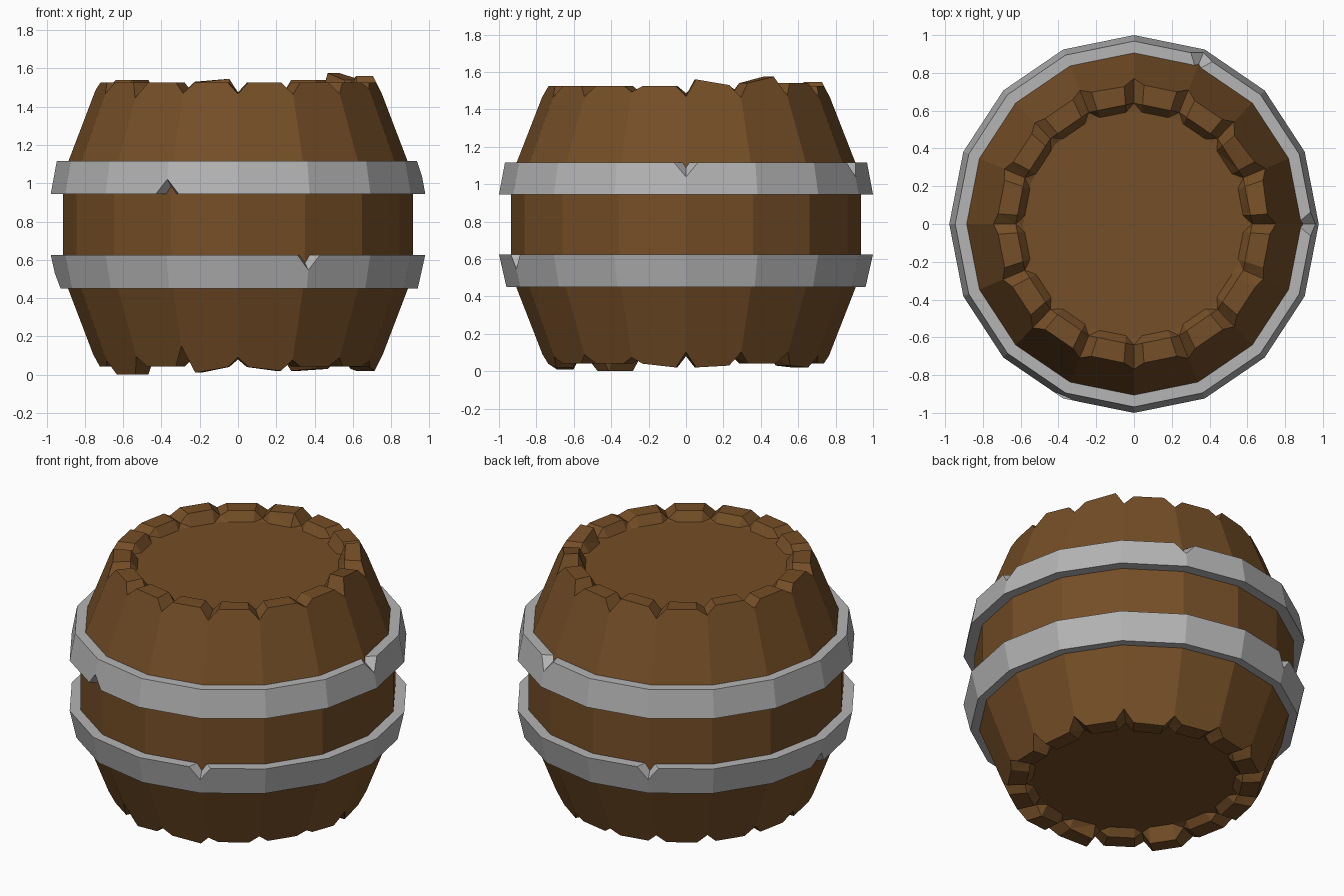
import bpy, bmesh, math, random

random.seed(4)
SIDES = 16
STRETCH_X = 0.978          # barrel is slightly narrower across x

cube = bpy.data.objects.get("Cube")
if cube:
    bpy.data.objects.remove(cube)


def material(name, rgb, rough):
    m = bpy.data.materials.new(name)
    m.use_nodes = True
    m.diffuse_color = (*rgb, 1)
    shader = m.node_tree.nodes["Principled BSDF"]
    shader.inputs["Base Color"].default_value = (*rgb, 1)
    shader.inputs["Roughness"].default_value = rough
    return m


wood = material("brown wood", (0.178, 0.077, 0.02), 0.9)
iron = material("grey iron", (0.46, 0.46, 0.46), 0.6)


def around(column, chip):
    """Unit 16-gon point: each side has a corner and two points beside corners."""
    side, step = divmod(column, 3)
    t = (0, chip, 1 - chip)[step]
    a, b = (math.tau * (side + k) / SIDES for k in (0, 1))
    return (math.cos(a) * (1 - t) + math.cos(b) * t,
            math.sin(a) * (1 - t) + math.sin(b) * t)


def lathe(name, rings, chip, mat, closed):
    """rings: functions of column giving (radius, z)."""
    bm = bmesh.new()
    n = SIDES * 3
    loops = []
    for ring in rings:
        loop = []
        for c in range(n):
            x, y = around(c, chip)
            r, z = ring(c)
            loop.append(bm.verts.new((x * r * STRETCH_X, y * r, z)))
        loops.append(loop)
    pairs = list(zip(loops, loops[1:]))
    if closed:
        pairs.append((loops[-1], loops[0]))
    else:
        bm.faces.new(loops[0])
        bm.faces.new(loops[-1])
    for p, q in pairs:
        for c in range(n):
            d = (c + 1) % n
            bm.faces.new((p[c], p[d], q[d], q[c]))
    # split bent faces into clean facets, then merge the flat ones
    quads = [f for f in bm.faces if len(f.verts) == 4]
    bmesh.ops.triangulate(bm, faces=quads, quad_method='SHORT_EDGE')
    bmesh.ops.recalc_face_normals(bm, faces=bm.faces)
    bmesh.ops.dissolve_limit(bm, angle_limit=0.01, verts=bm.verts, edges=bm.edges)
    mesh = bpy.data.meshes.new(name)
    bm.to_mesh(mesh)
    bm.free()
    mesh.materials.append(mat)
    obj = bpy.data.objects.new(name, mesh)
    bpy.context.collection.objects.link(obj)
    return obj


# --- Barrel body: staves with uneven ends and a notch at each joint ---
MID, BULGE = 0.78, 0.935
TOP_LID, BOTTOM_LID = 1.47, 0.085


def bulge(z):
    return BULGE - 0.39 * max(0, abs(z - MID) - 0.26)


top_ends = {0: (1.56, 1.53), 1: (1.54, 1.575), 2: (1.54, 1.54),
            4: (1.545, 1.53), 6: (1.54, 1.54)}
bottom_ends = {0: (0.02, 0.03), 2: (0.03, 0.02), 9: (0.0, 0.0), 11: (0.01, 0.04),
               12: (0.04, 0.02), 15: (0.04, 0.02)}
top_notches = [random.uniform(1.46, 1.495) for _ in range(SIDES)]
bottom_notches = [random.uniform(0.07, 0.11) for _ in range(SIDES)]
top_notches[10], bottom_notches[11] = 1.445, 0.15


def end_height(column, ends, notches, level):
    side, step = divmod(column, 3)
    if step == 0:
        return notches[side]
    return ends.get(side, (level, level))[step - 1]


def top_z(c):
    return end_height(c, top_ends, top_notches, 1.525)


def bottom_z(c):
    return end_height(c, bottom_ends, bottom_notches, 0.042)


lathe("barrel_body", [
    lambda c: (0.60, BOTTOM_LID),
    lambda c: (0.64, min(bottom_z(c), BOTTOM_LID - 0.005)),
    lambda c: (bulge(bottom_z(c)), bottom_z(c)),
    lambda c: (BULGE, MID - 0.26),
    lambda c: (BULGE, MID + 0.26),
    lambda c: (bulge(top_z(c)), top_z(c)),
    lambda c: (0.64, max(top_z(c), TOP_LID + 0.005)),
    lambda c: (0.60, TOP_LID),
], 0.19, wood, False)


# --- Iron hoops with a few chipped corners ---
def hoop(name, low, high, top_chips, bottom_chips):
    (r0, z0), (r1, z1) = low, high

    def edge(start, end, chips):
        def ring(c):
            t = 0.45 if c % 3 == 0 and c // 3 in chips else 0
            return tuple(s + (e - s) * t for s, e in zip(start, end))
        return ring

    lathe(name, [
        lambda c: (0.88, z1),
        edge(high, low, top_chips),
        edge(low, high, bottom_chips),
        lambda c: (0.88, z0),
    ], 0.17, iron, True)


hoop("upper_hoop", (1.0, 0.945), (0.968, 1.115), (0, 3), (11,))
hoop("lower_hoop", (0.96, 0.45), (1.0, 0.625), (5, 13), (8,))
